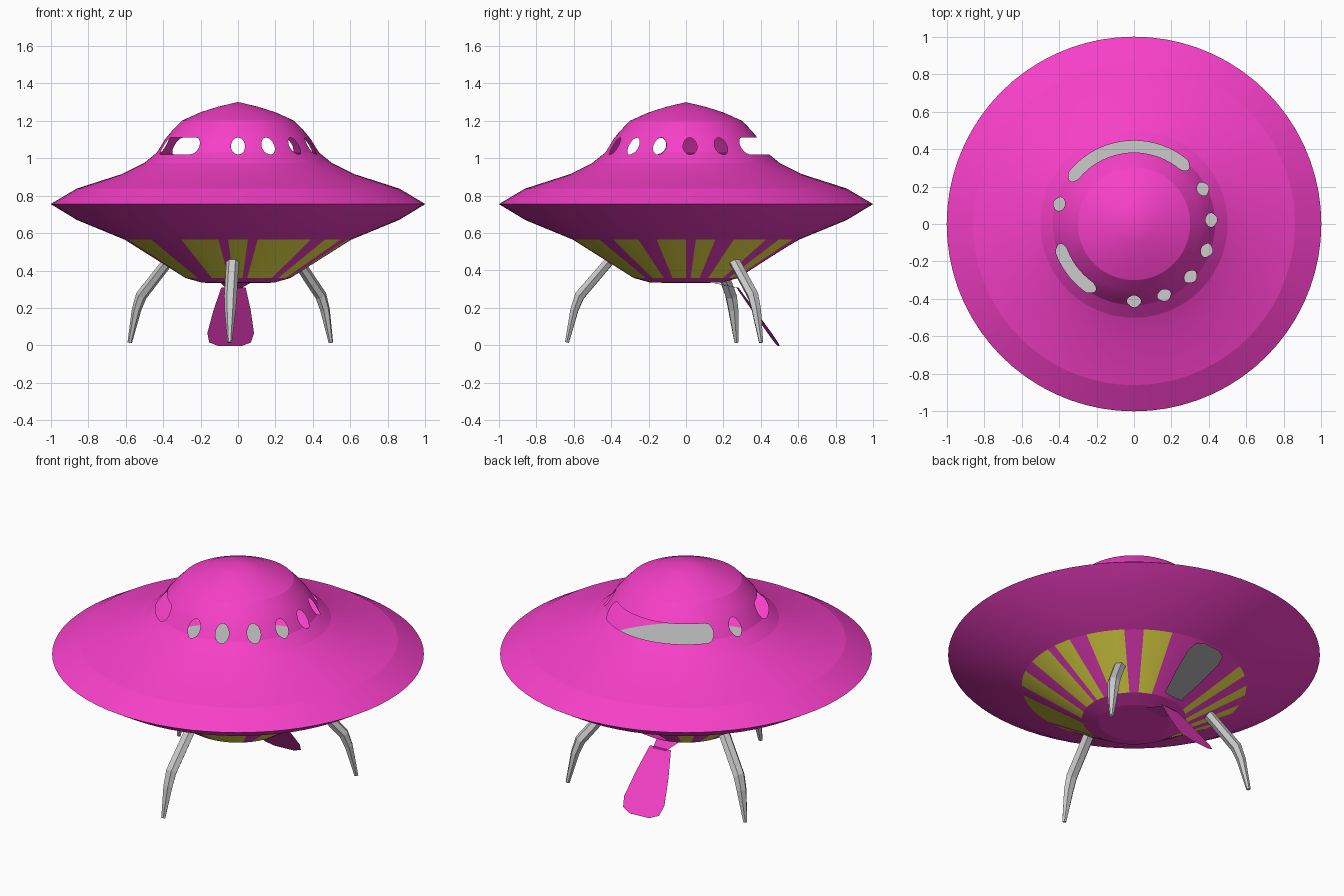
import bpy, bmesh
from math import sin, cos, pi, radians, sqrt
from mathutils import Vector

if "Cube" in bpy.data.objects:
    bpy.data.objects.remove(bpy.data.objects["Cube"])


def material(name, color):
    m = bpy.data.materials.new(name)
    m.diffuse_color = (*color, 1)
    m.use_nodes = True
    m.node_tree.nodes["Principled BSDF"].inputs["Base Color"].default_value = m.diffuse_color
    return m


def add_object(name, bm, *mats, fix_normals=True):
    if fix_normals:
        bmesh.ops.recalc_face_normals(bm, faces=bm.faces[:])
    me = bpy.data.meshes.new(name)
    bm.to_mesh(me)
    bm.free()
    ob = bpy.data.objects.new(name, me)
    bpy.context.collection.objects.link(ob)
    for m in mats:
        me.materials.append(m)
    return ob


def polar(r, deg, z):
    return Vector((r * cos(radians(deg)), r * sin(radians(deg)), z))


def loft(bm, rings):
    """Skin closed rings of points and cap both ends."""
    vs = [[bm.verts.new(p) for p in ring] for ring in rings]
    n = len(vs[0])
    for a, b in zip(vs, vs[1:]):
        for i in range(n):
            j = (i + 1) % n
            bm.faces.new((a[i], a[j], b[j], b[i]))
    bm.faces.new(vs[0])
    bm.faces.new(vs[-1])


pink = material("pink_paint", (0.93, 0.05, 0.58))
yellow = material("yellow_paint", (0.90, 0.82, 0.07))
cut_mat = material("cut", (0, 0, 0))

# Hull: revolved profile with painted stripes on the lower cone
SEG = 72
profile = [(0.105, 1.275), (0.2, 1.245), (0.3, 1.2), (0.353, 1.145),
           (0.39, 1.10), (0.433, 1.03), (0.5, 0.975), (0.62, 0.915),
           (0.86, 0.838), (1.0, 0.755), (0.86, 0.67), (0.605, 0.565),
           (0.28, 0.36), (0.19, 0.335)]
CONE = 11
stripes = [(-165, -140), (-120, -100), (-95, -85), (-80, -50), (-40, -25),
           (-15, 0), (5, 15), (25, 45), (55, 70), (120, 130), (140, 150),
           (160, 170), (180, 190)]
bm = bmesh.new()
rings = [[bm.verts.new(polar(r, 360 * i / SEG, z)) for i in range(SEG)]
         for r, z in profile]
top, bottom = bm.verts.new((0, 0, 1.30)), bm.verts.new((0, 0, 0.333))
for i in range(SEG):
    j = (i + 1) % SEG
    mid = 360 * (i + 0.5) / SEG
    for k, (a, b) in enumerate(zip(rings, rings[1:])):
        f = bm.faces.new((a[i], b[i], b[j], a[j]))
        if k == CONE and any(s < t < e for s, e in stripes
                             for t in (mid, mid - 360)):
            f.material_index = 1
    bm.faces.new((top, rings[0][i], rings[0][j]))
    bm.faces.new((bottom, rings[-1][j], rings[-1][i]))
hull = add_object("saucer_hull", bm, pink, yellow)

# Window cutters: rounded slots given by start and end angle
cut = bmesh.new()


def window(a0, a1, z=1.065, h=0.045, r=0.425):
    span = radians(a1 - a0) * r
    cap = min(span / 2, h)
    ts = [cap * (1 - cos(pi / 2 * i / 6)) for i in range(7)]
    n = max(0, int((a1 - a0) / 5))
    inner = [cap + (span - 2 * cap) * i / n for i in range(1, n)] if span > 0.12 else []
    us = ts + inner + ([span - cap] if inner else []) + [span - t for t in ts[-2::-1]]
    sections = []
    for u in us:
        d = max(0, cap - min(u, span - u))
        hh = max(0.003, h * sqrt(max(0, 1 - (d / cap) ** 2)))
        a = a0 + (a1 - a0) * u / span
        sections.append([polar(0.32, a, z - hh), polar(0.6, a, z - hh),
                         polar(0.6, a, z + hh), polar(0.32, a, z + hh)])
    loft(cut, sections)


for c in (-90, -67, -43, -20, 3, 27, 165):
    window(c - 5.2, c + 5.2)
window(45, 146)
window(195, 240)

# Hatch outline, shared by the opening and the lowered ramp
half = [(0.065, 0), (0.10, 0.15), (0.125, 0.30), (0.112, 0.36), (0.06, 0.385)]
outline = half + [(-w, s) for w, s in reversed(half)]
HATCH = 95
side = polar(1, HATCH - 90, 0)


def hatch_points(start, end, offset=0.0, size=1.0):
    o = polar(start[0], HATCH, start[1])
    d = (polar(end[0], HATCH, end[1]) - o).normalized()
    n = side.cross(d)
    return [o + side * w * size + d * s * size + n * offset for w, s in outline]


loft(cut, [hatch_points((0.30, 0.373), (0.605, 0.565), o, 0.9) for o in (-0.07, 0.07)])
cutter = add_object("opening_cutter", cut, cut_mat)
cutter.hide_render = True

# Cut the openings, then drop the pocket walls so the hull stays a thin shell
mod = hull.modifiers.new("openings", "BOOLEAN")
mod.object = cutter
mod.operation = "DIFFERENCE"
mod.solver = "EXACT"
mod.material_mode = "TRANSFER"
deps = bpy.context.evaluated_depsgraph_get()
mesh = bpy.data.meshes.new_from_object(hull.evaluated_get(deps))
hull.modifiers.clear()
hull.data = mesh
pocket = [i for i, m in enumerate(mesh.materials) if m and m.name == "cut"]
bm = bmesh.new()
bm.from_mesh(mesh)
bmesh.ops.delete(bm, geom=[f for f in bm.faces if f.material_index in pocket],
                 context="FACES")
bm.to_mesh(mesh)
bm.free()
bpy.data.objects.remove(cutter)

bpy.context.view_layer.objects.active = hull
hull.select_set(True)
bpy.ops.object.shade_smooth_by_angle(angle=radians(9))
hull.select_set(False)

# Cabin floor
bm = bmesh.new()
bmesh.ops.create_circle(bm, cap_ends=True, segments=SEG, radius=0.71)
floor = add_object("cabin_floor", bm)
floor.location.z = 0.61

# Boarding ramp and its hinge plate
bm = bmesh.new()
bm.faces.new([bm.verts.new(p) for p in hatch_points((0.275, 0.31), (0.495, 0.0))])
add_object("boarding_ramp", bm, pink)
bm = bmesh.new()
a, b = polar(0.15, HATCH, 0.334), polar(0.285, HATCH, 0.305)
bm.faces.new([bm.verts.new(p) for p in (a - side * 0.08, a + side * 0.08,
                                        b + side * 0.04, b - side * 0.04)])
add_object("ramp_hinge", bm, pink)

# Bent tapering legs: radius, height, half width, half thickness
leg_path = [(0.415, 0.445, 0.034, 0.028), (0.57, 0.265, 0.034, 0.030),
            (0.598, 0.19, 0.030, 0.024), (0.638, 0.015, 0.012, 0.012)]


def leg(name, deg):
    out, across, up = polar(1, deg, 0), polar(1, deg + 90, 0), Vector((0, 0, 1))
    pts = [out * r + up * z for r, z, _, _ in leg_path]
    sections = []
    for i, (_, _, w, t) in enumerate(leg_path):
        d = (pts[min(i + 1, 3)] - pts[max(i - 1, 0)]).normalized()
        n = d.cross(across)
        sections.append([pts[i] + across * w * cos(k * pi / 3) + n * t * sin(k * pi / 3)
                         for k in range(6)])
    bm = bmesh.new()
    loft(bm, sections)
    add_object(name, bm)


for name, deg in (("front_leg", -94), ("right_leg", 39), ("left_leg", 155)):
    leg(name, deg)
